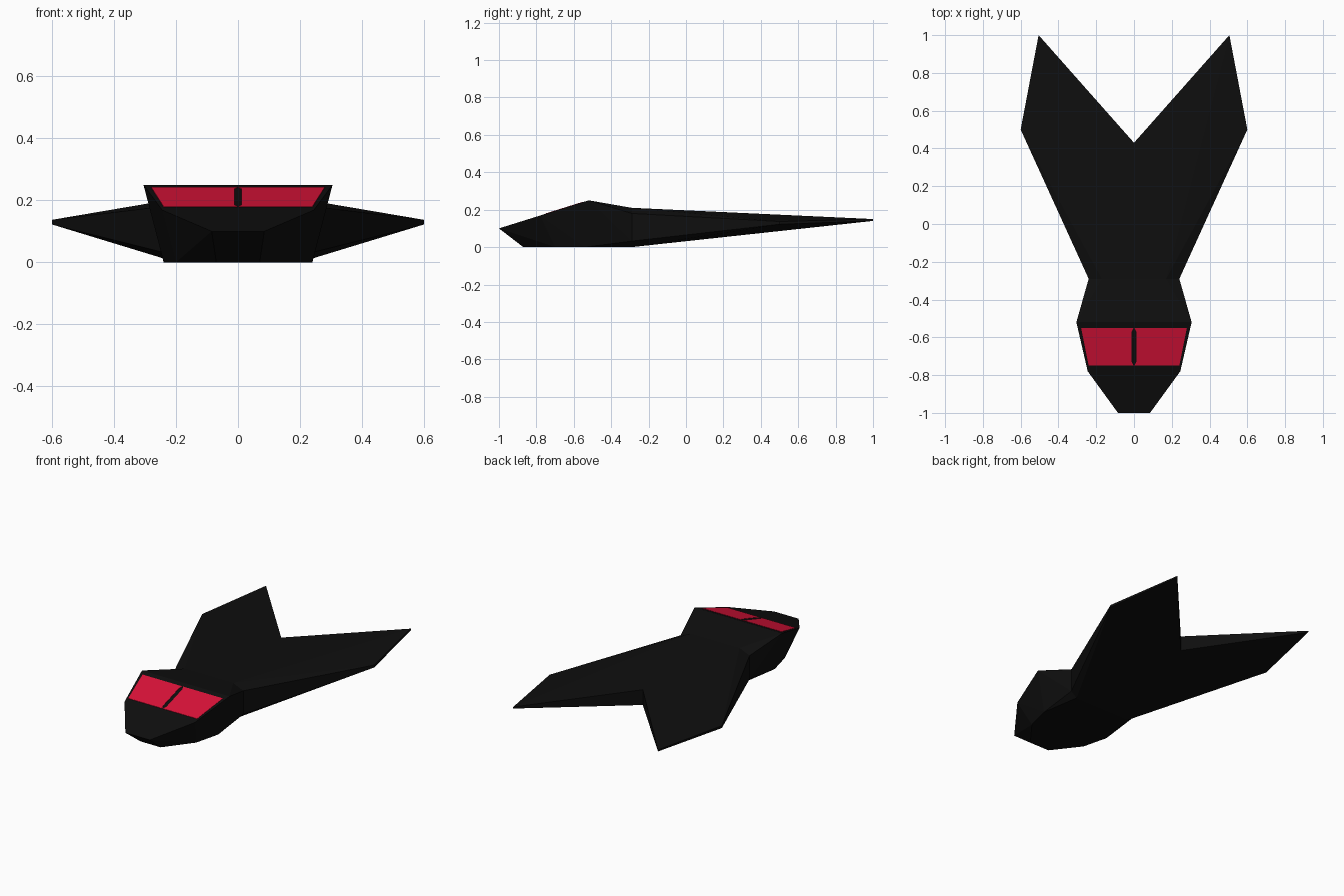
import bpy
import bmesh

cube = bpy.data.objects.get("Cube")
if cube:
    bpy.data.objects.remove(cube, do_unlink=True)


def make_material(name, color):
    mat = bpy.data.materials.new(name)
    mat.use_nodes = True
    mat.diffuse_color = color
    mat.node_tree.nodes["Principled BSDF"].inputs["Base Color"].default_value = color
    return mat


BLACK = make_material("matte black", (0.0045, 0.0045, 0.0045, 1))
RED = make_material("crimson red", (0.70, 0.006, 0.04, 1))


def add_object(name, bm, mat):
    bmesh.ops.recalc_face_normals(bm, faces=bm.faces[:])
    mesh = bpy.data.meshes.new(name)
    bm.to_mesh(mesh)
    bm.free()
    mesh.materials.append(mat)
    obj = bpy.data.objects.new(name, mesh)
    bpy.context.collection.objects.link(obj)
    return obj


def mirror(obj):
    mod = obj.modifiers.new("mirror", 'MIRROR')
    mod.use_axis[0] = True
    mod.use_clip = True


def faceted_half(name, points, mat):
    """Faceted shell wrapped round the points, open on x = 0 and mirrored."""
    bm = bmesh.new()
    for p in points:
        bm.verts.new(p)
    bmesh.ops.convex_hull(bm, input=bm.verts[:])
    middle = [f for f in bm.faces if all(abs(v.co.x) < 1e-5 for v in f.verts)]
    bmesh.ops.delete(bm, geom=middle, context='FACES')
    loose = [v for v in bm.verts if not v.link_faces]
    bmesh.ops.delete(bm, geom=loose, context='VERTS')
    obj = add_object(name, bm, mat)
    mirror(obj)
    return obj


# Waist section shared by the cockpit and the wings
waist = [(0.17, -0.29, 0.21), (0.24, -0.29, 0.18),
         (0.24, -0.29, 0.032), (0.20, -0.29, 0)]
waist_middle = [(0, -0.29, 0.21), (0, -0.29, 0)]

# Cockpit: nose edge, cheek, brow and flat belly
NOSE_Y, NOSE_Z, SLOPE = -1.0, 0.10, 0.3125


def brow_z(y):
    return NOSE_Z + SLOPE * (y - NOSE_Y)


upper = [(x, y, brow_z(y)) for x, y in ((0.085, -1), (0.245, -0.78), (0.305, -0.52))]
lower = [(x, y, 0) for x, y in ((0.07, -0.87), (0.20, -0.70), (0.24, -0.54))]
middle = [(0, -1, NOSE_Z), (0, -0.52, brow_z(-0.52)), (0, -0.87, 0)]
faceted_half("cockpit_body", upper + lower + middle + waist + waist_middle, BLACK)

# Wings: swept back from the waist, thinning to the tips, with a rear notch
tips = [(0.60, 0.50, 0.137), (0.60, 0.50, 0.122),
        (0.505, 1, 0.15), (0.505, 1, 0.14)]
notch = [(0, 0.43, 0.176), (0, 0.43, 0.08)]
faceted_half("swept_wings", waist + waist_middle + tips + notch, BLACK)

# Windscreen panes: thin plates leaving a tapered dark divider between them
outline = [(0.002, -0.75), (0.24, -0.75), (0.28, -0.55), (0.002, -0.55),
           (0.012, -0.57), (0.012, -0.73)]
bm = bmesh.new()
bm.faces.new([bm.verts.new((x, y, brow_z(y) - 0.002)) for x, y in outline])
top = bmesh.ops.extrude_face_region(bm, geom=bm.faces[:])["geom"]
for v in top:
    if isinstance(v, bmesh.types.BMVert):
        v.co.z += 0.004
panes = add_object("windscreen_panes", bm, RED)
mirror(panes)
